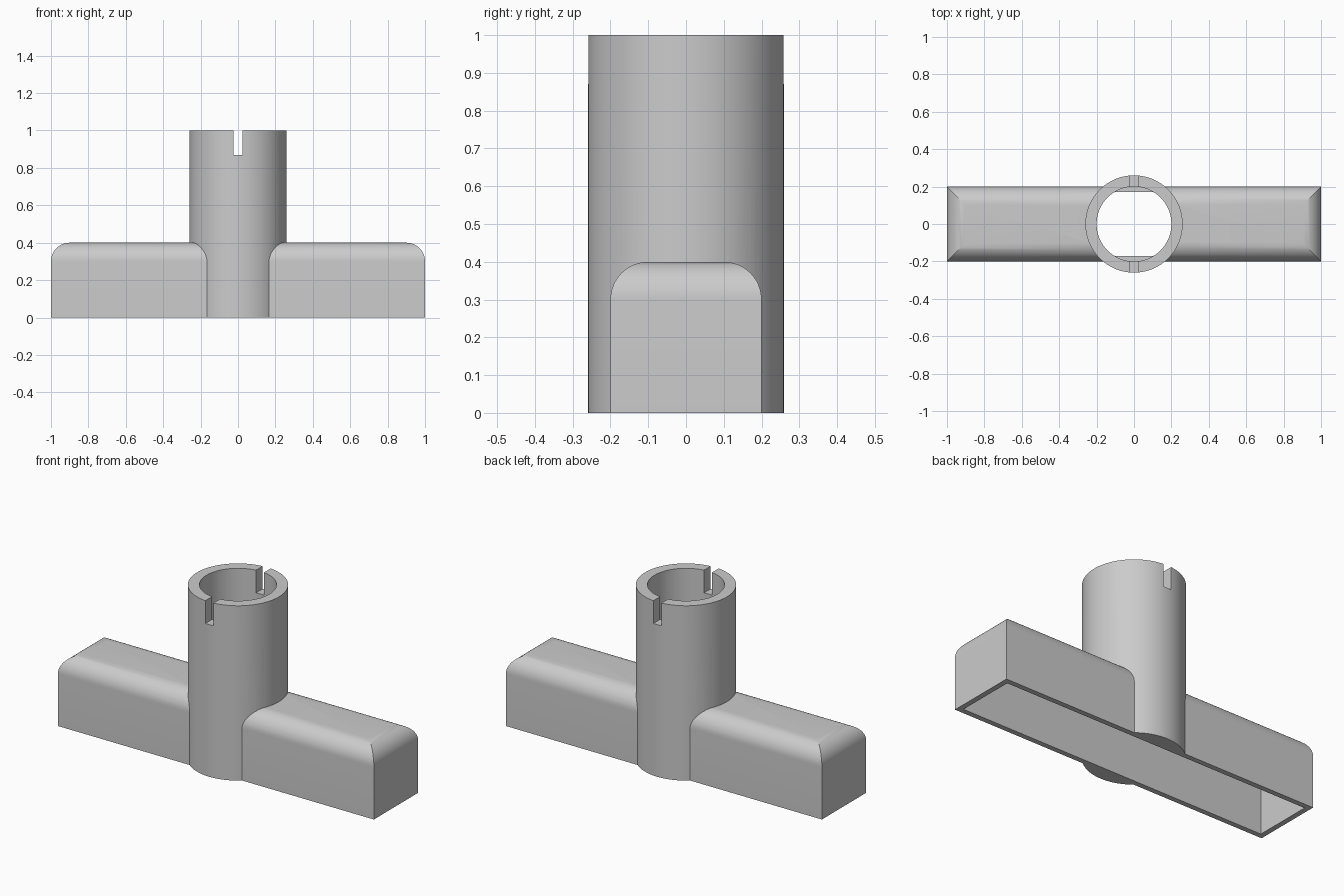
import bpy, bmesh, math
from mathutils import Vector

cube = bpy.data.objects.get("Cube")
if cube:
    bpy.data.objects.remove(cube, do_unlink=True)

grey = bpy.data.materials.new("plain grey")
grey.use_nodes = True
COLOUR = (0.6, 0.6, 0.6, 1)
grey.diffuse_color = COLOUR
grey.node_tree.nodes["Principled BSDF"].inputs["Base Color"].default_value = COLOUR


def add_object(name, bm):
    bmesh.ops.recalc_face_normals(bm, faces=bm.faces)
    mesh = bpy.data.meshes.new(name)
    bm.to_mesh(mesh)
    bm.free()
    mesh.materials.append(grey)
    obj = bpy.data.objects.new(name, mesh)
    bpy.context.collection.objects.link(obj)
    return obj


def rounded_bar(name, half, height, radius, depth, axis):
    """Extrude a round-shouldered upright profile along the x or y axis."""
    steps = 12
    arc = [(half - radius + radius * math.cos(a), height - radius + radius * math.sin(a))
           for a in (i * math.pi / 2 / steps for i in range(steps + 1))]
    right = [(half, 0)] + arc
    outline = right + [(-u, z) for u, z in reversed(right)]
    place = (lambda u, z: (-depth, u, z)) if axis == "x" else (lambda u, z: (u, -depth, z))
    bm = bmesh.new()
    face = bm.faces.new([bm.verts.new(place(u, z)) for u, z in outline])
    moved = bmesh.ops.extrude_face_region(bm, geom=[face])["geom"]
    shift = Vector((2 * depth, 0, 0) if axis == "x" else (0, 2 * depth, 0))
    bmesh.ops.translate(bm, vec=shift, verts=[v for v in moved if isinstance(v, bmesh.types.BMVert)])
    return add_object(name, bm)


def cylinder(name, radius, z0, z1):
    bm = bmesh.new()
    bmesh.ops.create_cone(bm, cap_ends=True, segments=96, radius1=radius, radius2=radius, depth=z1 - z0)
    bmesh.ops.translate(bm, vec=(0, 0, (z0 + z1) / 2), verts=bm.verts)
    return add_object(name, bm)


def block(name, sx, sy, z0, z1):
    bm = bmesh.new()
    bmesh.ops.create_cube(bm, size=1)
    bmesh.ops.scale(bm, vec=(sx, sy, z1 - z0), verts=bm.verts)
    bmesh.ops.translate(bm, vec=(0, 0, (z0 + z1) / 2), verts=bm.verts)
    return add_object(name, bm)


def combine(target, tool, operation):
    tool.hide_render = True
    mod = target.modifiers.new(operation.lower(), "BOOLEAN")
    mod.object, mod.operation, mod.solver = tool, operation, "EXACT"
    bpy.context.view_layer.objects.active = target
    bpy.ops.object.modifier_apply(modifier=mod.name)
    bpy.data.objects.remove(tool, do_unlink=True)


# Crossbar: two round-shouldered profiles meeting in mitred ends
body = rounded_bar("tube_and_crossbar", 0.2, 0.4, 0.1, 1.2, "x")
combine(body, rounded_bar("end_profile", 1.0, 0.4, 0.1, 0.5, "y"), "INTERSECT")

# Upright tube joined to the crossbar
combine(body, cylinder("upright_tube", 0.26, 0, 1), "UNION")

# Open underside, bore and the notch across the rim
combine(body, block("underside_cavity", 1.94, 0.34, -0.1, 0.35), "DIFFERENCE")
combine(body, cylinder("bore", 0.2, 0.34, 1.1), "DIFFERENCE")
combine(body, block("rim_notch", 0.05, 0.8, 0.87, 1.1), "DIFFERENCE")

# Smooth curves, sharp edges
bpy.ops.object.select_all(action="DESELECT")
body.select_set(True)
bpy.context.view_layer.objects.active = body
bpy.ops.object.shade_smooth_by_angle(angle=math.radians(25))
